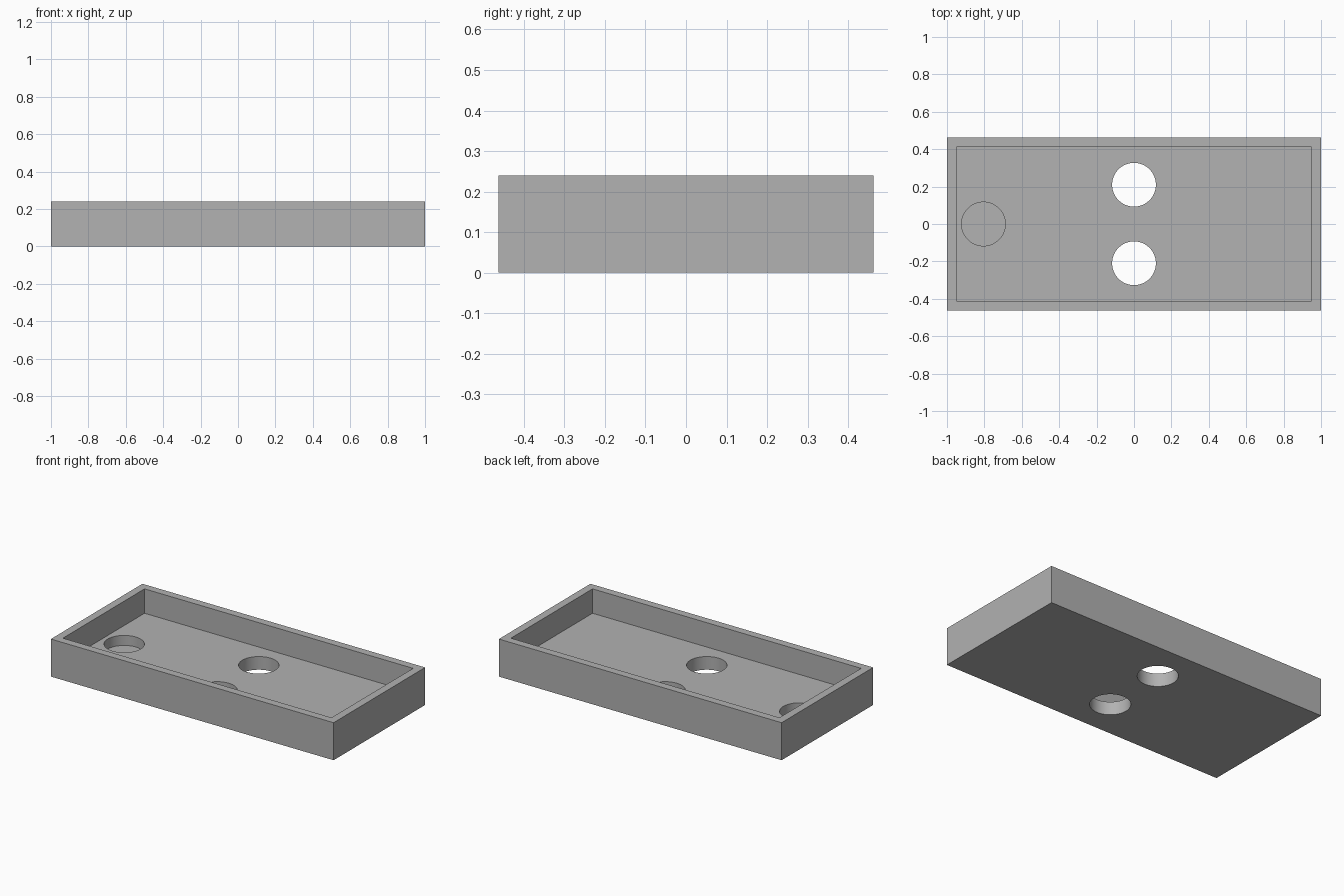
import bpy
import math

if "Cube" in bpy.data.objects:
    bpy.data.objects.remove(bpy.data.objects["Cube"], do_unlink=True)

LENGTH, WIDTH, HEIGHT = 2.0, 0.925, 0.24
WALL, FLOOR = 0.05, 0.084
HOLE_RADIUS, RECESS_FLOOR = 0.117, 0.02

grey = bpy.data.materials.new("plain_grey")
grey.use_nodes = True
colour = (0.445, 0.445, 0.445, 1)
grey.diffuse_color = colour
grey.node_tree.nodes["Principled BSDF"].inputs["Base Color"].default_value = colour


def box(name, length, width, bottom, top):
    bpy.ops.mesh.primitive_cube_add(size=1, location=(0, 0, (bottom + top) / 2))
    obj = bpy.context.object
    obj.name = name
    obj.scale = (length, width, top - bottom)
    bpy.ops.object.transform_apply(location=True, rotation=True, scale=True)
    obj.data.materials.append(grey)
    return obj


def drill(name, x, y, bottom):
    top = HEIGHT - 0.05
    bpy.ops.mesh.primitive_cylinder_add(vertices=64, radius=HOLE_RADIUS, depth=top - bottom,
                                        location=(x, y, (top + bottom) / 2))
    obj = bpy.context.object
    obj.name = name
    obj.data.materials.append(grey)
    return obj


# Open tray body
tray = box("tray", LENGTH, WIDTH, 0, HEIGHT)

# Cavity, two through holes and one shallow round recess
cutters = [
    box("cavity_cutter", LENGTH - 2 * WALL, WIDTH - 2 * WALL, FLOOR, HEIGHT + 0.1),
    drill("back_hole_cutter", 0, 0.21, -0.1),
    drill("front_hole_cutter", 0, -0.21, -0.1),
    drill("round_recess_cutter", -0.805, 0, RECESS_FLOOR),
]

bpy.ops.object.select_all(action="DESELECT")
bpy.context.view_layer.objects.active = tray
tray.select_set(True)
for cutter in cutters:
    cut = tray.modifiers.new(cutter.name, "BOOLEAN")
    cut.operation = "DIFFERENCE"
    cut.solver = "EXACT"
    cut.object = cutter
    bpy.ops.object.modifier_apply(modifier=cut.name)
for cutter in cutters:
    bpy.data.objects.remove(cutter, do_unlink=True)

# Smooth hole walls, crisp box edges
bpy.ops.object.shade_smooth_by_angle(angle=math.radians(30))
